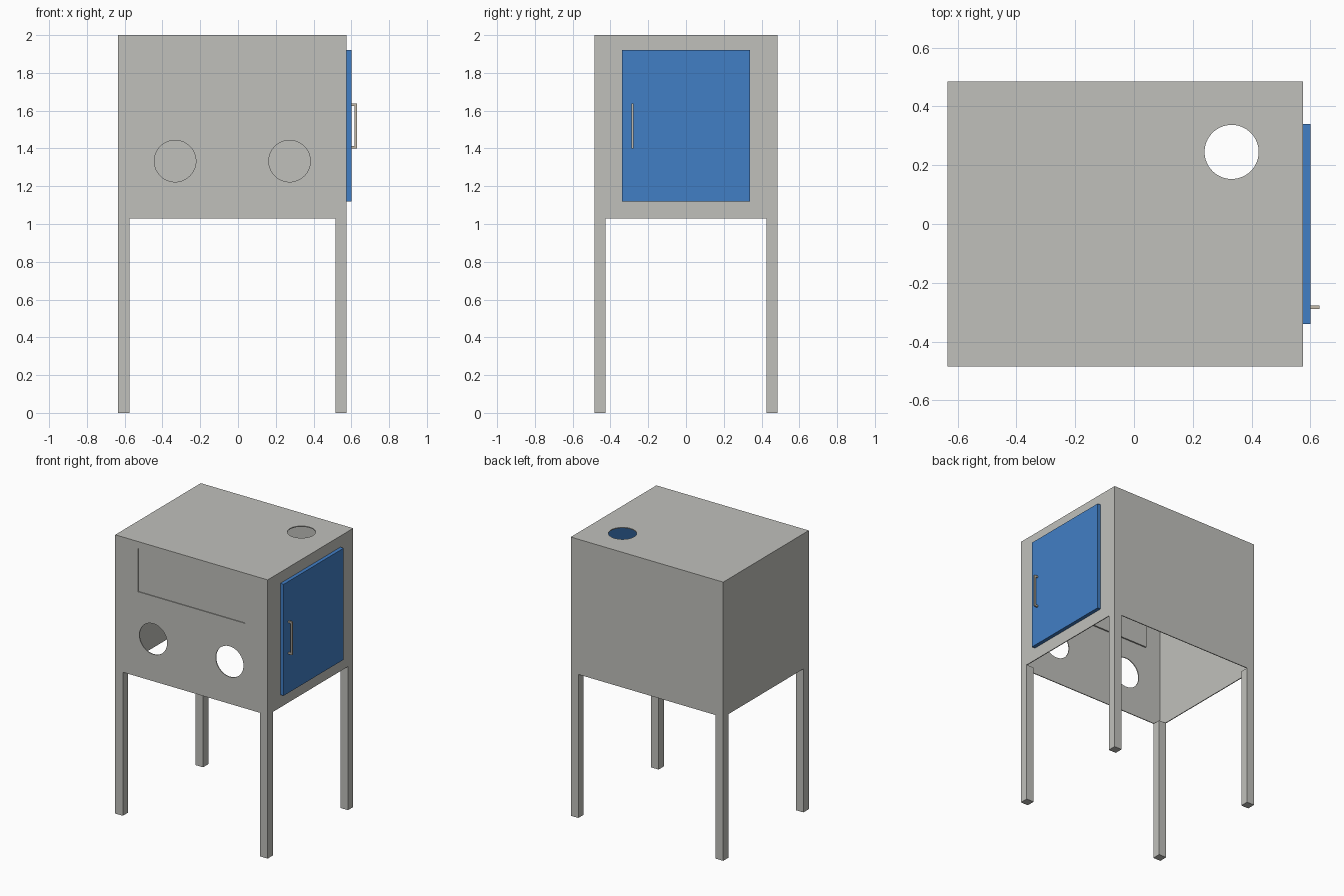
import bpy
from math import radians

if "Cube" in bpy.data.objects:
    bpy.data.objects.remove(bpy.data.objects["Cube"], do_unlink=True)


def material(name, color):
    m = bpy.data.materials.new(name)
    m.use_nodes = True
    m.diffuse_color = (*color, 1)
    bsdf = next(n for n in m.node_tree.nodes if n.type == "BSDF_PRINCIPLED")
    bsdf.inputs["Base Color"].default_value = (*color, 1)
    return m


GREY = material("warm grey", (0.53, 0.53, 0.50))
BLUE = material("door blue", (0.053, 0.21, 0.56))
TAN = material("handle tan", (0.56, 0.50, 0.41))


def box(name, xs, ys, zs, mat=GREY):
    """Box given by its limits along each axis."""
    bpy.ops.mesh.primitive_cube_add(size=1)
    o = bpy.context.object
    o.name = name
    for v in o.data.vertices:
        v.co = [lim[0] if c < 0 else lim[1] for c, lim in zip(v.co, (xs, ys, zs))]
    o.data.materials.append(mat)
    return o


def round_cutter(center, radius, tilt=0):
    bpy.ops.mesh.primitive_cylinder_add(vertices=64, radius=radius, depth=0.2,
                                        location=center, rotation=(tilt, 0, 0))
    o = bpy.context.object
    o.data.materials.append(GREY)
    return o


def cut(target, cutters):
    """Subtract every cutter, bake the result and delete the cutters."""
    bpy.context.view_layer.objects.active = target
    for c in cutters:
        c.hide_render = True
        mod = target.modifiers.new("cut", "BOOLEAN")
        mod.operation, mod.solver, mod.object = "DIFFERENCE", "EXACT", c
        bpy.ops.object.modifier_apply(modifier=mod.name)
        bpy.data.objects.remove(c, do_unlink=True)


# Overall limits of the cabinet
X0, X1, Y, FLOOR, TOP = -0.635, 0.575, 0.485, 1.03, 2.0
MID = (X0 + X1) / 2
T = 0.006     # sheet thickness
LEG = 0.06

# Cabinet shell: thin sheet, open underneath
shell = box("cabinet_shell", (X0, X1), (-Y, Y), (FLOOR, TOP))
cutters = [
    box("inside_cutter", (X0 + T, X1 - T), (T - Y, Y - T), (FLOOR - 0.1, TOP - T)),
    box("window_cutter", (MID - 0.425, MID + 0.425), (-Y - 0.1, -Y + 0.1), (1.64, 1.95)),
    box("doorway_cutter", (X1 - 0.1, X1 + 0.1), (-0.30, 0.30), (1.16, 1.88)),
    round_cutter((0.332, 0.245, TOP), 0.092),
]
# Two hand holes in the front
for side in (-1, 1):
    cutters.append(round_cutter((MID + side * 0.303, -Y, 1.333), 0.11, radians(90)))
cut(shell, cutters)

# Window panel fixed behind the front opening
box("window_panel", (MID - 0.47, MID + 0.47), (T - Y, T - Y + 0.01), (1.585, 1.99))

# Four square legs flush with the cabinet corners
for side, x in (("right", X0), ("left", X1 - LEG)):
    for end, y in (("front", -Y), ("back", Y - LEG)):
        box(f"{end}_{side}_leg", (x, x + LEG), (y, y + LEG), (0, FLOOR))

# Side door
DOOR = X1 + 0.026
box("door", (X1, DOOR), (-0.34, 0.34), (1.12, 1.92), BLUE)

# Door handle: grip bar on two posts
HY, BAR, REACH = (-0.289, -0.277), 0.012, 0.63
box("handle_grip", (REACH - BAR, REACH), HY, (1.40, 1.637), TAN)
for label, z in (("lower", 1.40), ("upper", 1.637 - BAR)):
    box(f"handle_{label}_post", (DOOR, REACH - BAR), HY, (z, z + BAR), TAN)
